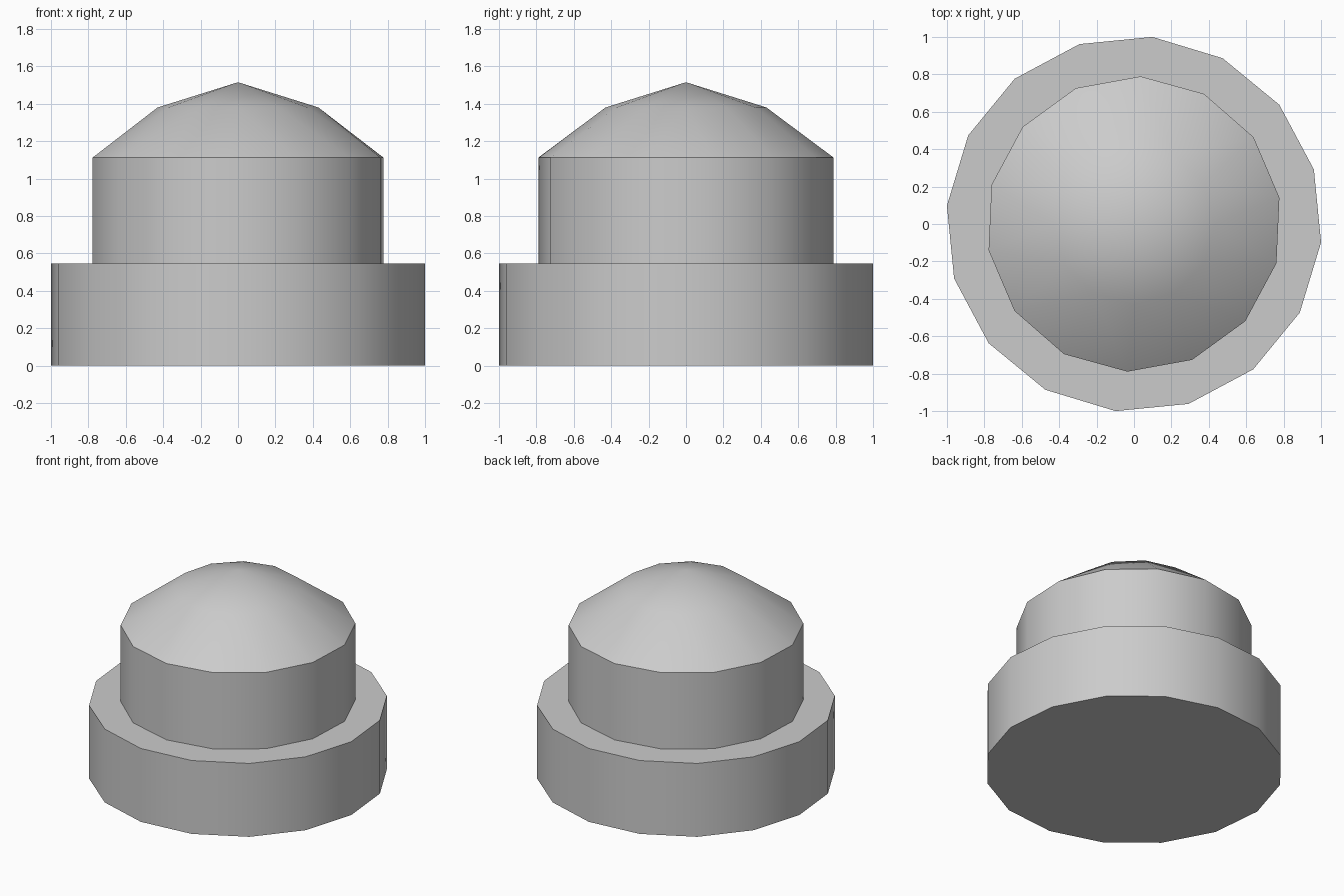
import bpy
import bmesh
from math import sin, cos, tau, radians

cube = bpy.data.objects.get("Cube")
if cube:
    bpy.data.objects.remove(cube, do_unlink=True)

# Single plain material
grey = bpy.data.materials.new("light_grey")
grey.use_nodes = True
colour = (0.6, 0.6, 0.6, 1)
grey.diffuse_color = colour
grey.node_tree.nodes["Principled BSDF"].inputs["Base Color"].default_value = colour


def ring(sides, radius, z, turn=0.0):
    """Points of a regular polygon; turn is a fraction of one side."""
    angles = [tau * (i + turn) / sides for i in range(sides)]
    return [(radius * cos(a), radius * sin(a), z) for a in angles]


def solid(name, points):
    """Convex body through the points, with flat areas merged into single faces."""
    bm = bmesh.new()
    for p in points:
        bm.verts.new(p)
    bmesh.ops.convex_hull(bm, input=bm.verts)
    bmesh.ops.dissolve_limit(bm, angle_limit=radians(0.5),
                             verts=bm.verts, edges=bm.edges)
    bmesh.ops.recalc_face_normals(bm, faces=bm.faces)
    mesh = bpy.data.meshes.new(name)
    bm.to_mesh(mesh)
    bm.free()
    mesh.materials.append(grey)
    obj = bpy.data.objects.new(name, mesh)
    bpy.context.collection.objects.link(obj)
    bpy.ops.object.select_all(action="DESELECT")
    obj.select_set(True)
    bpy.context.view_layer.objects.active = obj
    bpy.ops.object.shade_smooth_by_angle(angle=radians(30))
    return obj


STEP, EAVES, SHOULDER, TIP = 0.545, 1.112, 1.38, 1.515

# Wide base drum
solid("base_drum", ring(16, 1.005, 0, 0.75) + ring(16, 1.005, STEP, 0.75))

# Narrower drum with its two-slope dome
solid("domed_drum",
      ring(14, 0.79, STEP, 0.4) + ring(14, 0.79, EAVES, 0.4)
      + ring(12, 0.43, SHOULDER) + [(0, 0, TIP)])
